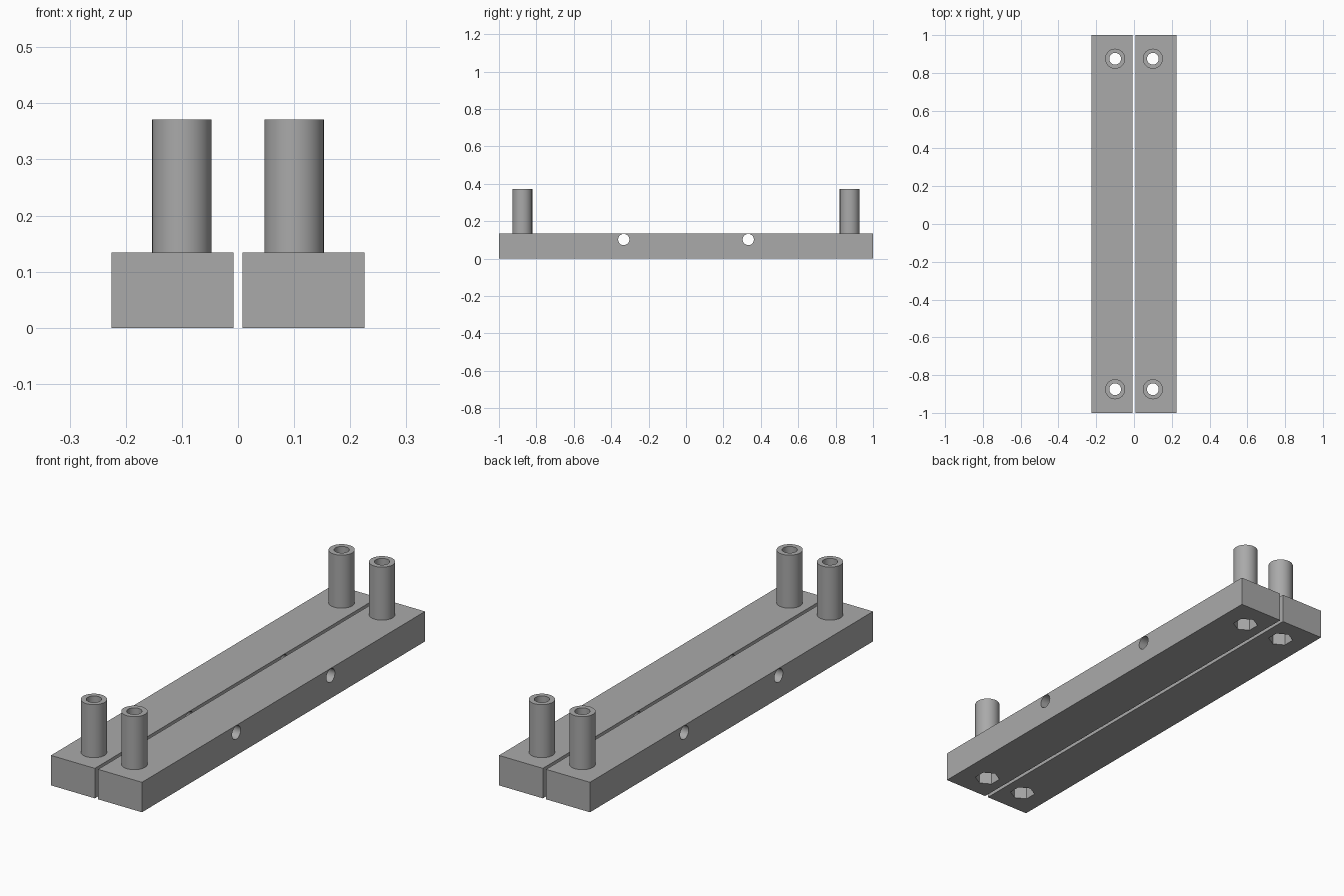
import bpy, math
from mathutils import Matrix

if "Cube" in bpy.data.objects:
    bpy.data.objects.remove(bpy.data.objects["Cube"])

BAR_W, BAR_H, BAR_X = 0.217, 0.134, 0.1165
POST_X, POST_Y, POST_R, POST_TOP = 0.10, 0.875, 0.053, 0.371
BORE_R, NUT_R, NUT_DEPTH = 0.031, 0.053, 0.055

grey = bpy.data.materials.new("grey plastic")
grey.diffuse_color = (0.40, 0.40, 0.40, 1)
grey.use_nodes = True
grey.node_tree.nodes["Principled BSDF"].inputs["Base Color"].default_value = grey.diffuse_color


def cylinder(name, r, depth, loc, sides=48, rot=(0, 0, 0)):
    bpy.ops.mesh.primitive_cylinder_add(vertices=sides, radius=r, depth=depth,
                                        location=loc, rotation=rot)
    ob = bpy.context.object
    ob.name = name
    return ob


def boolean(target, tool, operation):
    """Apply a boolean and discard the tool object."""
    mod = target.modifiers.new("cut", 'BOOLEAN')
    mod.operation, mod.object, mod.solver = operation, tool, 'EXACT'
    bpy.context.view_layer.objects.active = target
    bpy.ops.object.modifier_apply(modifier=mod.name)
    bpy.data.objects.remove(tool, do_unlink=True)


for side, label in ((-1, "left"), (1, "right")):
    # Long rectangular clamp bar
    bpy.ops.mesh.primitive_cube_add(size=1, location=(side * BAR_X, 0, BAR_H / 2))
    bar = bpy.context.object
    bar.name = label + "_bar"
    bar.scale = (BAR_W, 2, BAR_H)
    bpy.ops.object.transform_apply(location=True, rotation=False, scale=True)

    for end in (-1, 1):
        x, y = side * POST_X, end * POST_Y
        # Standing tubular post, fused into the bar
        base = BAR_H - 0.02
        boolean(bar, cylinder("post", POST_R, POST_TOP - base,
                              (x, y, (POST_TOP + base) / 2)), 'UNION')
        # Bore through post and bar
        boolean(bar, cylinder("bore", BORE_R, 1, (x, y, 0.2)), 'DIFFERENCE')
        # Hexagonal nut pocket underneath
        boolean(bar, cylinder("nut_pocket", NUT_R, 2 * NUT_DEPTH, (x, y, 0), 6),
                'DIFFERENCE')
        # Cross hole through the side of the bar
        boolean(bar, cylinder("cross_hole", 0.03, 0.4,
                              (side * BAR_X, end * 0.333, 0.102), 48,
                              (0, math.pi / 2, 0)), 'DIFFERENCE')

    bar.data.materials.clear()
    bar.data.materials.append(grey)
    for p in bar.data.polygons:
        p.material_index = 0
    bpy.ops.object.select_all(action='DESELECT')
    bar.select_set(True)
    bpy.context.view_layer.objects.active = bar
    bpy.ops.object.shade_smooth_by_angle(angle=math.radians(30))
